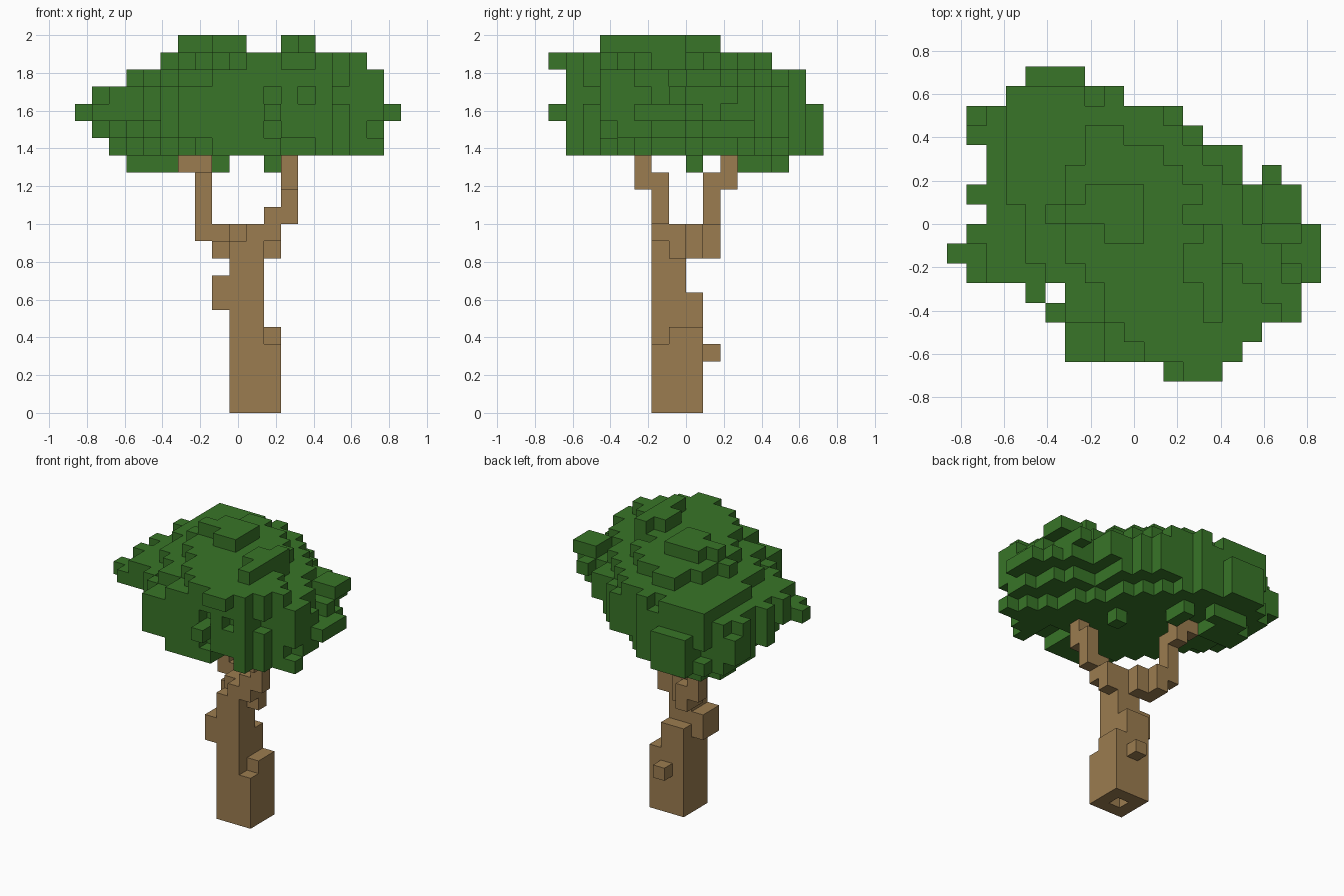
import bpy
import bmesh
import random

random.seed(4)
UNIT = 1 / 11                  # edge of one block
CENTRE_X, CENTRE_Y = 9.5, 8    # block coordinates of the model's centre

if "Cube" in bpy.data.objects:
    bpy.data.objects.remove(bpy.data.objects["Cube"], do_unlink=True)


def make_material(name, colour):
    material = bpy.data.materials.new(name)
    material.use_nodes = True
    material.diffuse_color = colour
    material.node_tree.nodes["Principled BSDF"].inputs["Base Color"].default_value = colour
    return material


def box(xs, ys, zs):
    """All blocks inside inclusive ranges."""
    return {(x, y, z)
            for x in range(xs[0], xs[1] + 1)
            for y in range(ys[0], ys[1] + 1)
            for z in range(zs[0], zs[1] + 1)}


def build_blocks(name, blocks, solid, material):
    """Skin the blocks with outer faces only, then merge coplanar faces."""
    bm = bmesh.new()
    corners = {}

    def corner(position):
        if position not in corners:
            x, y, z = position
            corners[position] = bm.verts.new(
                ((x - CENTRE_X) * UNIT, (y - CENTRE_Y) * UNIT, z * UNIT))
        return corners[position]

    for block in sorted(blocks):
        for axis in range(3):
            for side in (0, 1):
                neighbour = list(block)
                neighbour[axis] += 2 * side - 1
                if tuple(neighbour) in solid:
                    continue
                u, v = (axis + 1) % 3, (axis + 2) % 3
                ring = []
                for du, dv in ((0, 0), (1, 0), (1, 1), (0, 1)):
                    point = list(block)
                    point[axis] += side
                    point[u] += du
                    point[v] += dv
                    ring.append(corner(tuple(point)))
                bm.faces.new(ring if side else ring[::-1])
    bmesh.ops.dissolve_limit(bm, angle_limit=0.01, verts=bm.verts[:], edges=bm.edges[:])
    mesh = bpy.data.meshes.new(name)
    bm.to_mesh(mesh)
    bm.free()
    mesh.materials.append(material)
    obj = bpy.data.objects.new(name, mesh)
    bpy.context.collection.objects.link(obj)
    return obj


# Trunk: broad foot, slimmer stem, knots and a hollow underneath
trunk = box((9, 11), (6, 8), (0, 3)) | box((11, 11), (7, 8), (4, 4))
trunk |= box((9, 10), (6, 8), (4, 6)) | box((9, 10), (6, 7), (7, 9))
trunk |= box((8, 8), (6, 7), (6, 7)) | {(10, 9, 3)}
trunk -= box((10, 10), (7, 7), (0, 2))

# Fork at the top of the trunk
trunk |= box((10, 11), (6, 7), (10, 10)) | {(11, 7, 9)}
trunk |= box((9, 9), (7, 8), (10, 10)) | {(9, 8, 9)}
trunk |= box((8, 8), (8, 9), (9, 9)) | box((7, 8), (9, 9), (10, 10))

# Two branches, stepping outward as they rise
left_branch = box((11, 12), (6, 6), (11, 11)) | box((12, 12), (6, 6), (12, 13))
left_branch |= box((12, 12), (5, 5), (13, 14))
right_branch = box((7, 7), (9, 9), (11, 13)) | {(7, 10, 13)}
right_branch |= box((6, 7), (10, 10), (14, 14))

# Crown plan: first and last block of each row, front to back
ROWS = [(11, 13), (6, 14), (6, 15), (5, 17), (6, 17), (1, 18), (0, 18), (1, 18),
        (2, 17), (1, 17), (2, 14), (2, 14), (1, 12), (1, 11), (3, 8), (4, 6)]
plan = {(x, y) for y, (a, b) in enumerate(ROWS) for x in range(a, b + 1)}
plan.add((4, 4))

# Crown layers: height, x range, y range, diagonal range, rim blocks missing
LAYERS = [(15, (2, 17), (1, 15), (-78, 43), 0),
          (16, (1, 17), (1, 15), (-100, 64), 0.08),
          (17, (0, 18), (0, 15), (-200, 86), 0),
          (18, (1, 17), (1, 14), (-114, 78), 0.08),
          (19, (3, 17), (1, 14), (-84, 57), 0.08),
          (20, (5, 16), (1, 12), (-60, 34), 0.08)]


def crown_layer(z, xs, ys, diagonal, missing):
    cells = {(x, y) for x, y in plan
             if xs[0] <= x <= xs[1] and ys[0] <= y <= ys[1]
             and diagonal[0] <= 11.3 * (x - 11.5) + 8 * (y - 5.5) <= diagonal[1]}
    rim = [(x, y) for x, y in sorted(cells)
           if not {(x + 1, y), (x - 1, y), (x, y + 1), (x, y - 1)} <= cells]
    cells -= {cell for cell in rim if random.random() < missing}
    return {(x, y, z) for x, y in cells}


crown = set()
for layer in LAYERS:
    crown |= crown_layer(*layer)

# Stepped back edge of the top layer and a notch under the front
crown -= box((5, 5), (9, 12), (20, 20)) | box((6, 6), (11, 12), (20, 20))
crown -= box((9, 14), (12, 12), (20, 20)) | box((12, 13), (1, 3), (15, 15))

# Overhanging tips
crown |= box((16, 17), (8, 9), (19, 19)) | box((16, 16), (9, 10), (18, 18))
crown |= box((12, 13), (0, 1), (20, 20))
crown -= box((12, 13), (0, 0), (17, 17))

# Top tufts and low hanging clumps
crown |= box((6, 9), (8, 8), (21, 21)) | box((7, 9), (9, 9), (21, 21))
crown |= box((8, 9), (7, 7), (21, 21)) | box((13, 13), (3, 7), (21, 21))
crown |= box((12, 12), (5, 6), (21, 21))
crown |= box((3, 5), (11, 12), (14, 14)) | box((4, 6), (13, 13), (14, 14))
crown |= {(8, 12, 14), (8, 11, 14), (11, 8, 14)}

bark = make_material("bark brown", (0.33, 0.203, 0.08, 1))
leaf = make_material("leaf green", (0.040, 0.178, 0.021, 1))
wood = trunk | left_branch | right_branch
solid = wood | crown
build_blocks("trunk", trunk, solid, bark)
build_blocks("left_branch", left_branch, solid, bark)
build_blocks("right_branch", right_branch, solid, bark)
build_blocks("crown", crown - wood, solid, leaf)
